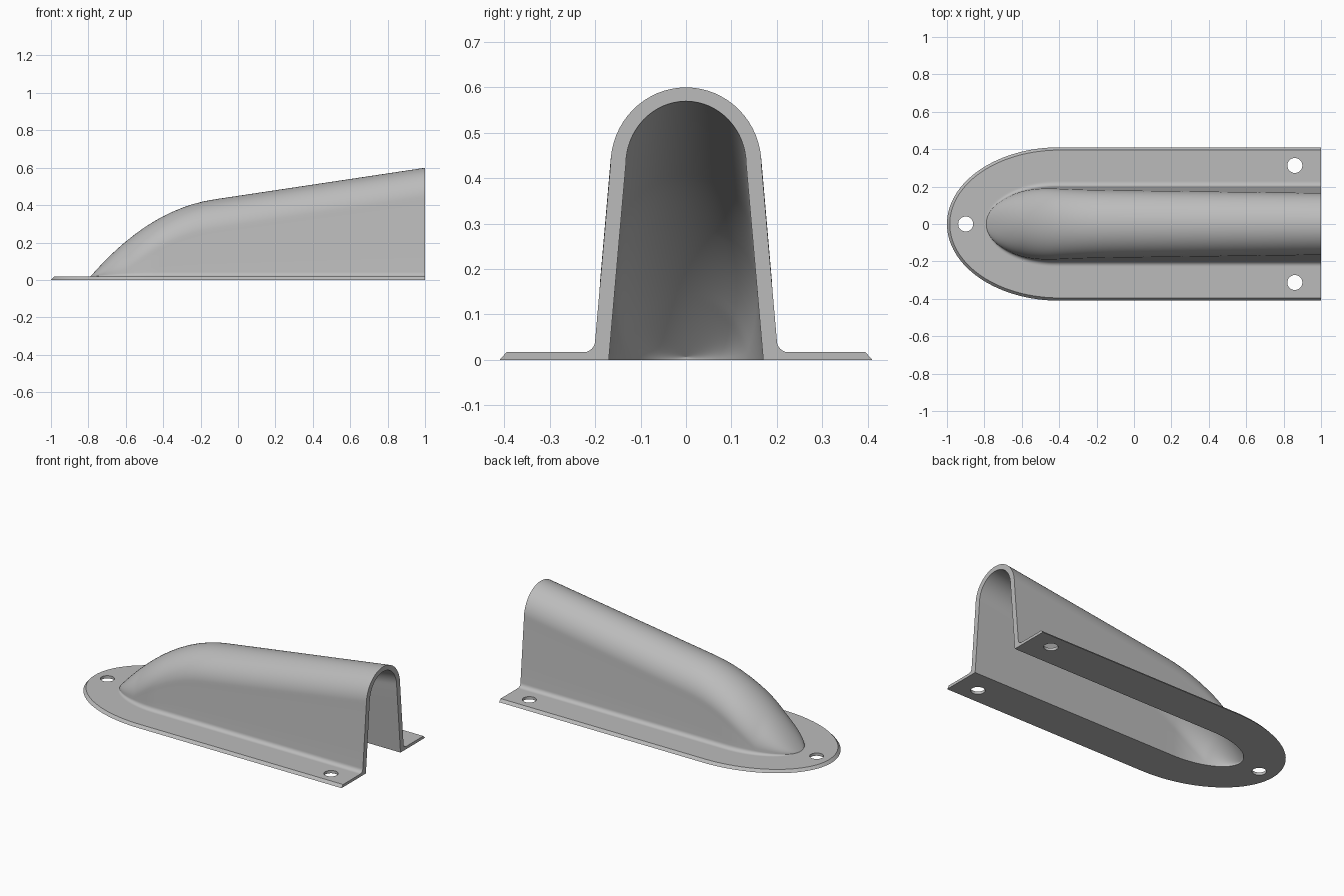
import bpy, bmesh
from math import sin, cos, pi, sqrt

cube = bpy.data.objects.get("Cube")
if cube:
    bpy.data.objects.remove(cube, do_unlink=True)

grey = bpy.data.materials.new("light grey")
grey.use_nodes = True
grey.diffuse_color = (0.5, 0.5, 0.5, 1)
grey.node_tree.nodes["Principled BSDF"].inputs["Base Color"].default_value = (0.5, 0.5, 0.5, 1)

PLATE = 0.017    # flange thickness
WALL = 0.03      # hood wall thickness
FILLET = 0.025
LEAN = 0.0875    # inward lean of the side walls
NOSE, KNEE = -0.79, -0.13


def ridge(x):
    """Height of the outer ridge line: curved nose, then a straight rise."""
    if x >= KNEE:
        return 0.43 + 0.15 * (x - KNEE)
    length = KNEE - NOSE
    s = max(0, (x - NOSE) / length)
    return (PLATE * (1 - 3 * s * s + 2 * s ** 3) + 0.43 * (3 * s * s - 2 * s ** 3)
            + length * (1.15 * s * (1 - s) ** 2 + 0.15 * s * s * (s - 1)))


def inner_ridge(x):
    slope = (ridge(x + 0.001) - ridge(x)) / 0.001
    return max(0, ridge(x) - WALL * sqrt(1 + slope * slope))


def outline(t, k, centre, a, b):
    """Point on a U-shaped outline: elliptical nose (t), then straight run (k)."""
    x = centre - a * cos(t)
    return (x + (1 - centre) * k, b * sin(t))


def section(x, half, z0, top, radius):
    """Half arch from foot to ridge: leaning wall, then rounded crown."""
    r = min(radius, top - z0)
    spring = top - r
    w = half - LEAN * (spring - z0)
    wall = [(x, half + (w - half) * i / 4, z0 + (spring - z0) * i / 4) for i in range(4)]
    crown = [(x, w * cos(i * pi / 32), spring + r * sin(i * pi / 32)) for i in range(16)]
    return wall + crown + [(x, 0, top)]


def column(t, k):
    """One strip from inner ridge, under the flange, and up to outer ridge."""
    xi, yi = outline(t, k, -0.42, 0.34, 0.2 - WALL)
    pts = section(xi, yi, 0, inner_ridge(xi), 0.14)[::-1]
    pts.append((*outline(t, k, -0.4, 0.6, 0.41), 0))
    pts.append((*outline(t, k, -0.4, 0.585, 0.395), PLATE))
    x, y = outline(t, k, -0.42, 0.37, 0.2)
    nx, ny = -cos(t) / 0.37, sin(t) / 0.2
    if k > 0:
        nx = 0
    n = sqrt(nx * nx + ny * ny)
    nx, ny = nx / n, ny / n
    rise = FILLET * sin(t) ** 2
    reach = 0.008 + 0.017 * sin(t) ** 2
    pts.append((x + nx * (reach + 0.006), y + ny * (reach + 0.006), PLATE))
    for i in range(6):
        a = i * pi / 12
        out = reach * (1 - sin(a))
        pts.append((x + nx * out, y + ny * out, PLATE + rise * (1 - cos(a))))
    return pts + section(x, y, PLATE + rise, ridge(x), 0.17)


# Hood and flange in one closed shell
stations = [(i * pi / 64, 0) for i in range(33)] + [(pi / 2, i / 24) for i in range(1, 25)]
bm = bmesh.new()
for side in (1, -1):
    cols = [[bm.verts.new((x, side * y, z)) for x, y, z in column(t, k)] for t, k in stations]
    for c, d in zip(cols, cols[1:]):
        for j in range(len(c) - 1):
            bm.faces.new((c[j], c[j + 1], d[j + 1], d[j]))
    bm.faces.new(cols[-1])
bmesh.ops.remove_doubles(bm, verts=bm.verts, dist=0.00001)
bmesh.ops.recalc_face_normals(bm, faces=bm.faces)
mesh = bpy.data.meshes.new("hood_cover")
bm.to_mesh(mesh)
bm.free()
hood = bpy.data.objects.new("hood_cover", mesh)
bpy.context.collection.objects.link(hood)
mesh.materials.append(grey)

# Screw holes
bm = bmesh.new()
for x, y in ((-0.9, 0), (0.86, 0.313), (0.86, -0.313)):
    made = bmesh.ops.create_cone(bm, cap_ends=True, segments=32, radius1=0.04, radius2=0.04, depth=0.1)
    bmesh.ops.translate(bm, verts=made["verts"], vec=(x, y, 0))
cut_mesh = bpy.data.meshes.new("hole_cutter")
bm.to_mesh(cut_mesh)
bm.free()
cut_mesh.materials.append(grey)
cutter = bpy.data.objects.new("hole_cutter", cut_mesh)
cutter.hide_render = True
bpy.context.collection.objects.link(cutter)

bpy.ops.object.select_all(action="DESELECT")
bpy.context.view_layer.objects.active = hood
hood.select_set(True)
mod = hood.modifiers.new("screw_holes", "BOOLEAN")
mod.operation = "DIFFERENCE"
mod.solver = "EXACT"
mod.object = cutter
bpy.ops.object.modifier_apply(modifier=mod.name)
bpy.data.objects.remove(cutter, do_unlink=True)
bpy.ops.object.shade_smooth_by_angle(angle=pi / 6)
